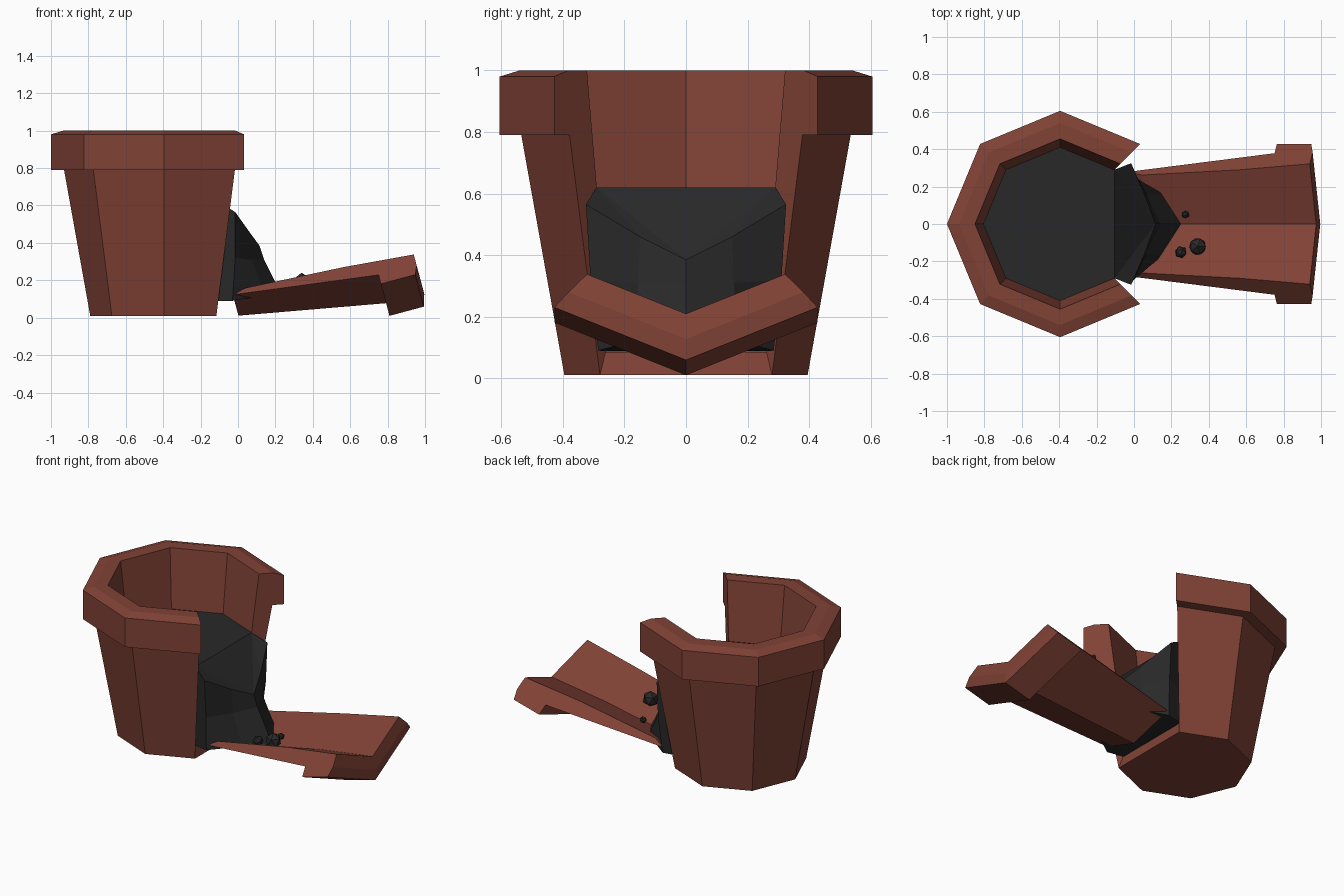
import bpy, bmesh, math
from mathutils import Matrix, Vector

if "Cube" in bpy.data.objects:
    bpy.data.objects.remove(bpy.data.objects["Cube"])


def material(name, rgb):
    m = bpy.data.materials.new(name)
    m.diffuse_color = (*rgb, 1)
    m.use_nodes = True
    m.node_tree.nodes["Principled BSDF"].inputs["Base Color"].default_value = m.diffuse_color
    return m


CLAY = material("clay", (0.22, 0.055, 0.037))
SOIL = material("soil", (0.022, 0.022, 0.022))
CX = -0.395  # pot axis


def finish(bm, name, mat):
    bmesh.ops.recalc_face_normals(bm, faces=bm.faces)
    me = bpy.data.meshes.new(name)
    bm.to_mesh(me)
    bm.free()
    me.materials.append(mat)
    ob = bpy.data.objects.new(name, me)
    bpy.context.collection.objects.link(ob)
    return ob


def polar(r, deg, z):
    a = math.radians(deg)
    return Vector((r * math.cos(a), r * math.sin(a), z))


# Wall cross-section (radius, height), from outer foot round to inner foot
WALL = [(0.395, 0.01), (0.535, 0.79), (0.605, 0.79), (0.605, 0.98),
        (0.54, 1.0), (0.455, 1.0), (0.41, 0.62), (0.37, 0.085)]


def sweep_wall(bm, angles):
    """Sweep the wall section through the angles, capping both broken ends."""
    rings = [[bm.verts.new(polar(r, a, z)) for r, z in WALL] for a in angles]
    n = len(WALL)
    for p, q in zip(rings, rings[1:]):
        for i in range(n):
            j = (i + 1) % n
            if len(angles) > 3 and i == n - 1:
                continue  # the pot has a floor here instead
            bm.faces.new((p[i], p[j], q[j], q[i]))
    bm.faces.new(rings[0])
    bm.faces.new(rings[-1])
    return rings


# Broken pot: six of eight sides, with a solid floor cut straight at the break
bm = bmesh.new()
rings = sweep_wall(bm, range(45, 316, 45))
bm.faces.new([r[0] for r in rings])
bm.faces.new([r[-1] for r in rings])
bm.faces.new((rings[0][0], rings[0][-1], rings[-1][-1], rings[-1][0]))
bm.transform(Matrix.Translation((CX, 0, 0)))
finish(bm, "broken_pot", CLAY)

# Fallen shard: the two missing sides, tipped outward onto the ground
bm = bmesh.new()
sweep_wall(bm, (-45, 0, 45))
t = math.radians(15)
c, s = math.cos(t), math.sin(t)
tip = Matrix(((s, 0, c, 0), (0, 1, 0, 0), (-c, 0, s, 0), (0, 0, 0, 1)))
offset = Vector((0.81, 0, 0.01)) - tip @ Vector((0.605, 0, 0.79))
bm.transform(Matrix.Translation(offset) @ tip)
finish(bm, "fallen_shard", CLAY)

# Soil: octagonal inside the pot, slumping out of the break at the front
BACK = [(0.41, 0.62), (0.385, 0.3), (0.37, 0.088)]
FRONT = [  # side, middle, centre points of each level
    [(-0.015, 0.325, 0.565), (0.06, 0.15, 0.46), (0.115, 0, 0.385)],
    [(-0.015, 0.31, 0.32), (0.07, 0.155, 0.31), (0.14, 0, 0.31)],
    [(-0.03, 0.285, 0.09), (0.15, 0.17, 0.12), (0.25, 0, 0.09)],
]
bm = bmesh.new()
levels = []
for (r, z), f in zip(BACK, FRONT):
    pts = [polar(r, a, z) + Vector((CX, 0, 0)) for a in range(45, 316, 45)]
    pts += [(x, -y, zz) for x, y, zz in f]
    pts += f[1::-1]
    levels.append([bm.verts.new(p) for p in pts])
for p, q in zip(levels, levels[1:]):
    for i in range(len(p)):
        j = (i + 1) % len(p)
        bm.faces.new((p[i], p[j], q[j], q[i]))
top = levels[0]
bm.faces.new(top[:7])
for ids in ((6, 7, 8), (6, 8, 9), (6, 9, 0), (0, 9, 10), (0, 10, 11)):
    bm.faces.new([top[i] for i in ids])
bm.faces.new(levels[-1])
finish(bm, "spilled_soil", SOIL)

# Loose crumbs of soil on the shard
for i, (x, y, z, r) in enumerate([(0.34, -0.12, 0.19, 0.05),
                                  (0.25, -0.15, 0.175, 0.033),
                                  (0.275, 0.05, 0.135, 0.022)]):
    bm = bmesh.new()
    bmesh.ops.create_icosphere(bm, subdivisions=1, radius=r)
    bm.transform(Matrix.Translation((x, y, z)) @ Matrix.Rotation(0.6 * i, 4, 'X'))
    finish(bm, f"soil_crumb_{i + 1}", SOIL)
